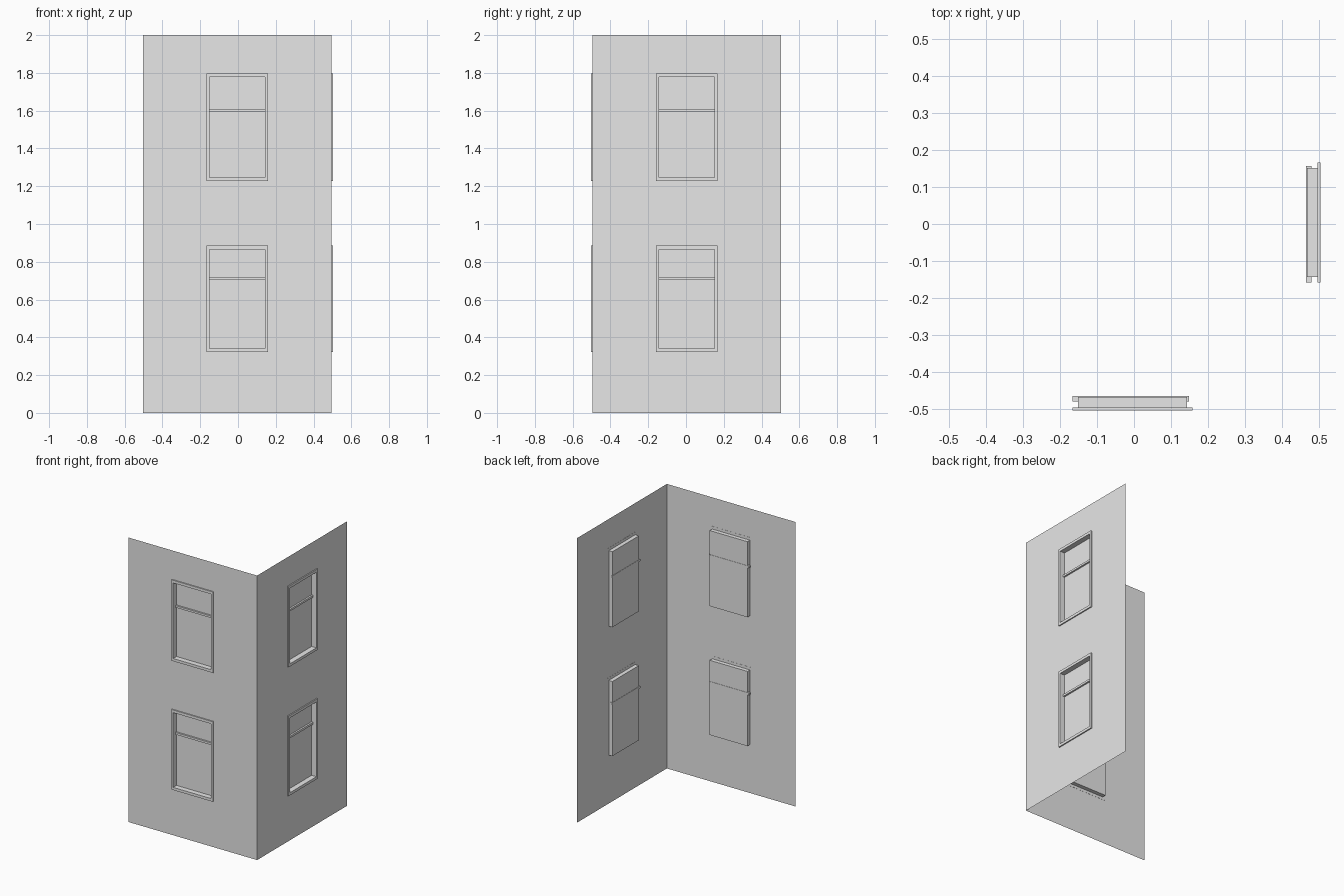
import bpy, bmesh, math
from mathutils import Matrix

cube = bpy.data.objects.get("Cube")
if cube:
    bpy.data.objects.remove(cube, do_unlink=True)

plaster = bpy.data.materials.new("pale_grey")
plaster.use_nodes = True
COLOUR = (0.8, 0.8, 0.8, 1)
plaster.diffuse_color = COLOUR
plaster.node_tree.nodes["Principled BSDF"].inputs["Base Color"].default_value = COLOUR

OUT, INN = 0.162, 0.147              # half widths of the frame and of the opening
PROUD, BACK, GLASS = -0.008, 0.001, 0.029   # depths from the wall plane, inward positive
# frame bottom, frame top, rail bottom, rail top
WINDOWS = {"lower": (0.322, 0.885, 0.703, 0.718),
           "upper": (1.228, 1.797, 1.596, 1.610)}
LIP = 0.019


def make(name, bm, place):
    bmesh.ops.remove_doubles(bm, verts=bm.verts, dist=0.0001)
    mesh = bpy.data.meshes.new(name)
    bm.to_mesh(mesh)
    bm.free()
    mesh.materials.append(plaster)
    obj = bpy.data.objects.new(name, mesh)
    obj.matrix_world = place
    bpy.context.collection.objects.link(obj)


def loop(bm, half, bottom, top, depth):
    corners = ((-half, bottom), (half, bottom), (half, top), (-half, top))
    return [bm.verts.new((u, depth, z)) for u, z in corners]


def bridge(bm, a, b):
    for i in range(4):
        j = (i + 1) % 4
        bm.faces.new((a[i], a[j], b[j], b[i]))


def wall(name, place):
    # thin sheet of panels with the window openings left out
    bm = bmesh.new()
    us = [-0.5, -OUT, OUT, 0.5]
    zs = [0, *WINDOWS["lower"][:2], *WINDOWS["upper"][:2], 2]
    for i in range(3):
        for k in range(5):
            if i == 1 and k % 2:
                continue
            spots = ((i, k), (i + 1, k), (i + 1, k + 1), (i, k + 1))
            bm.faces.new([bm.verts.new((us[a], 0, zs[b])) for a, b in spots])
    make(name, bm, place)


def window(name, place, bottom, top, rail_low, rail_high):
    # raised frame, reveal and recessed pane swept from the back inwards
    bm = bmesh.new()
    low, high = bottom + LIP, top - LIP
    rings = [loop(bm, INN, low, high, BACK),
             loop(bm, OUT, bottom, top, BACK),
             loop(bm, OUT, bottom, top, PROUD),
             loop(bm, INN, low, high, PROUD),
             loop(bm, INN, low, high, GLASS)]
    for a, b in zip(rings, rings[1:]):
        bridge(bm, a, b)
    bm.faces.new(rings[-1])
    make(name + "_frame_and_pane", bm, place)

    # rail across the pane
    bm = bmesh.new()
    size = Matrix.Diagonal((0.314, 0.014, rail_high - rail_low, 1))
    centre = Matrix.Translation((-0.005, 0.024, (rail_low + rail_high) / 2))
    bmesh.ops.create_cube(bm, size=1, matrix=centre @ size)
    make(name + "_rail", bm, place)


# two walls meeting at the front corner
SIDES = {"front": Matrix.Translation((-0.004, -0.496, 0)),
         "left": Matrix.Translation((0.496, 0.004, 0)) @ Matrix.Rotation(math.pi / 2, 4, "Z")}
for side, place in SIDES.items():
    wall(side + "_wall", place)
    for level, sizes in WINDOWS.items():
        window(f"{side}_{level}_window", place, *sizes)
